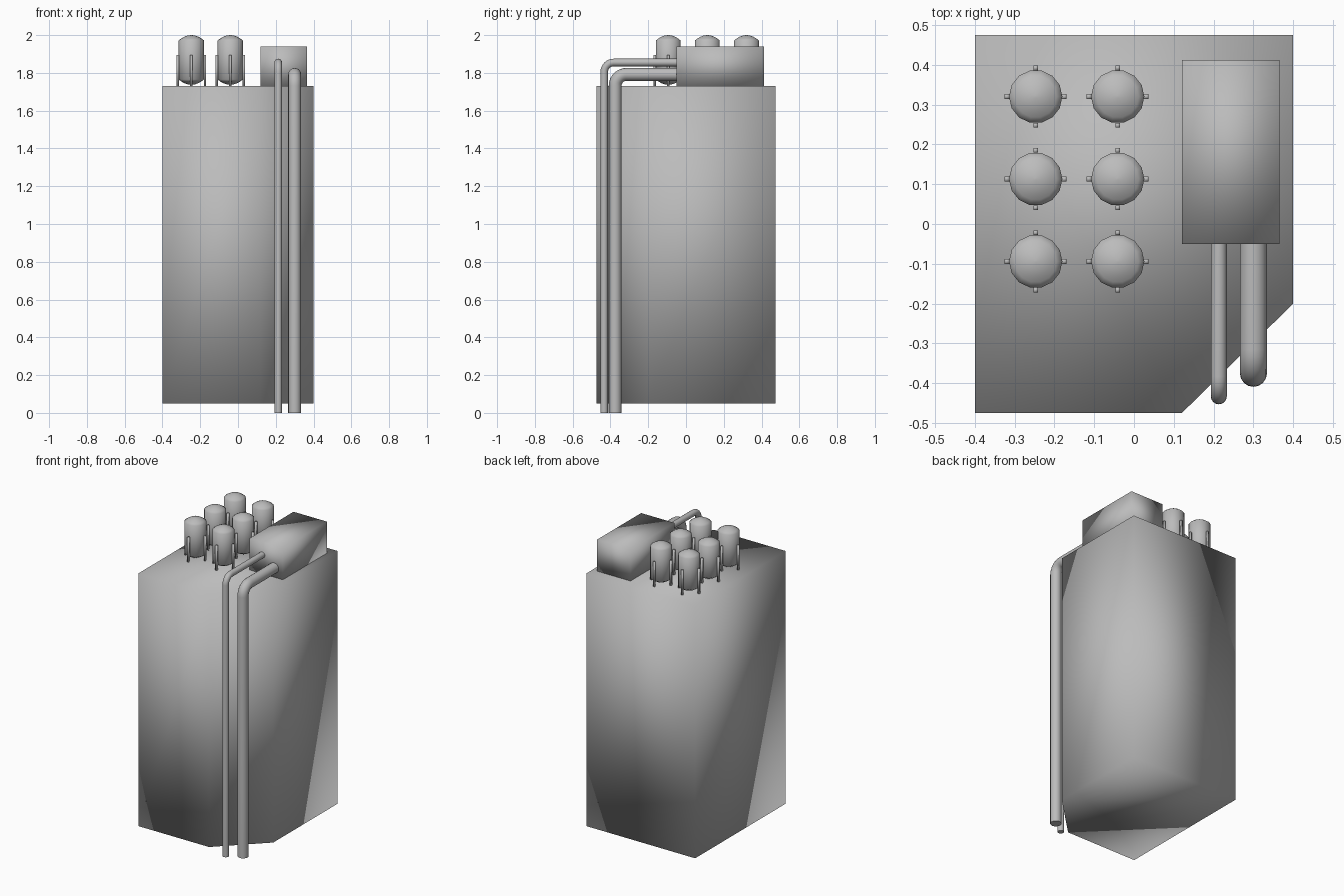
import bpy, bmesh, math
from mathutils import Vector

cube = bpy.data.objects.get("Cube")
if cube:
    bpy.data.objects.remove(cube, do_unlink=True)

grey = bpy.data.materials.new("plain_grey")
grey.use_nodes = True
grey.diffuse_color = (0.5, 0.5, 0.5, 1)
grey.node_tree.nodes["Principled BSDF"].inputs["Base Color"].default_value = (0.5, 0.5, 0.5, 1)


def finish(name, bm, smooth=True):
    """Turn a bmesh into a named object with the shared material."""
    bmesh.ops.recalc_face_normals(bm, faces=bm.faces)
    for face in bm.faces:
        face.smooth = smooth
    mesh = bpy.data.meshes.new(name)
    bm.to_mesh(mesh)
    bm.free()
    mesh.materials.append(grey)
    obj = bpy.data.objects.new(name, mesh)
    bpy.context.collection.objects.link(obj)
    return obj


def prism(name, outline, z0, z1, smooth=True):
    """Extrude a flat outline upwards."""
    bm = bmesh.new()
    base = bm.faces.new([bm.verts.new((x, y, z0)) for x, y in outline])
    top = bmesh.ops.extrude_face_region(bm, geom=[base], use_keep_orig=True)["geom"]
    verts = [v for v in top if isinstance(v, bmesh.types.BMVert)]
    bmesh.ops.translate(bm, vec=(0, 0, z1 - z0), verts=verts)
    return finish(name, bm, smooth)


def rectangle(x0, x1, y0, y1):
    return [(x0, y0), (x1, y0), (x1, y1), (x0, y1)]


def loft(name, rings):
    """Join rings of points into a closed skin with end caps."""
    bm = bmesh.new()
    loops = [[bm.verts.new(p) for p in ring] for ring in rings]
    for a, b in zip(loops, loops[1:]):
        for i in range(len(a)):
            j = (i + 1) % len(a)
            bm.faces.new((a[i], a[j], b[j], b[i]))
    bm.faces.new(loops[0][::-1])
    bm.faces.new(loops[-1])
    return finish(name, bm)


def bent_pipe(name, x, y, z, radius, bend, y_end, sides=16, steps=8):
    """Pipe rising from the ground, bending back to run level."""
    stations = [(y, 0, 0)]
    for i in range(steps + 1):
        a = math.pi / 2 * i / steps
        stations.append((y + bend * (1 - math.cos(a)), z - bend * (1 - math.sin(a)), a))
    stations.append((y_end, z, math.pi / 2))
    rings = []
    for cy, cz, a in stations:
        ring = []
        for k in range(sides):
            t = 2 * math.pi * k / sides
            s = radius * math.sin(t)
            ring.append((x + radius * math.cos(t), cy + s * math.cos(a), cz - s * math.sin(a)))
        rings.append(ring)
    pipe = loft(name, rings)
    # Flat, crisp pipe ends
    for face in list(pipe.data.polygons)[-2:]:
        face.use_smooth = False


def tank(name, x, y, radius=0.067, sides=14, steps=4):
    """Upright vessel with shallow domes at both ends."""
    low, high, rise = 1.765, 1.972, 0.028
    profile = []
    for i in range(steps):
        r = radius * (i + 0.15) / steps
        profile.append((r, low - rise * (1 - (r / radius) ** 2)))
    profile += [(radius, low), (radius, high)]
    for r, z in profile[steps - 1::-1]:
        profile.append((r, high + low - z))
    loft(name, [[(x + r * math.cos(2 * math.pi * k / sides),
                  y + r * math.sin(2 * math.pi * k / sides), z)
                 for k in range(sides)] for r, z in profile])


# Main housing with one corner cut off
prism("housing", [(-0.4, -0.475), (0.12, -0.475), (0.4, -0.2), (0.4, 0.475), (-0.4, 0.475)], 0.05, 1.73)

# Roof unit feeding the pipes
prism("roof_unit", rectangle(0.12, 0.365, -0.05, 0.412), 1.73, 1.94)

# Pipes down the cut corner
bent_pipe("thin_pipe", 0.213, -0.433, 1.855, 0.02, 0.05, 0)
bent_pipe("thick_pipe", 0.3, -0.375, 1.792, 0.034, 0.06, 0)

# Six tanks, each on four legs
LEG = 0.006
for row, y in enumerate((0.32, 0.113, -0.094)):
    for col, x in enumerate((-0.247, -0.041)):
        tag = f"{row + 1}_{col + 1}"
        tank("tank_" + tag, x, y)
        for n, (dx, dy) in enumerate(((1, 0), (0, 1), (-1, 0), (0, -1))):
            c = Vector((x, y)) + 0.072 * Vector((dx, dy))
            prism(f"tank_leg_{tag}_{n + 1}",
                  rectangle(c.x - LEG, c.x + LEG, c.y - LEG, c.y + LEG), 1.73, 1.895)
